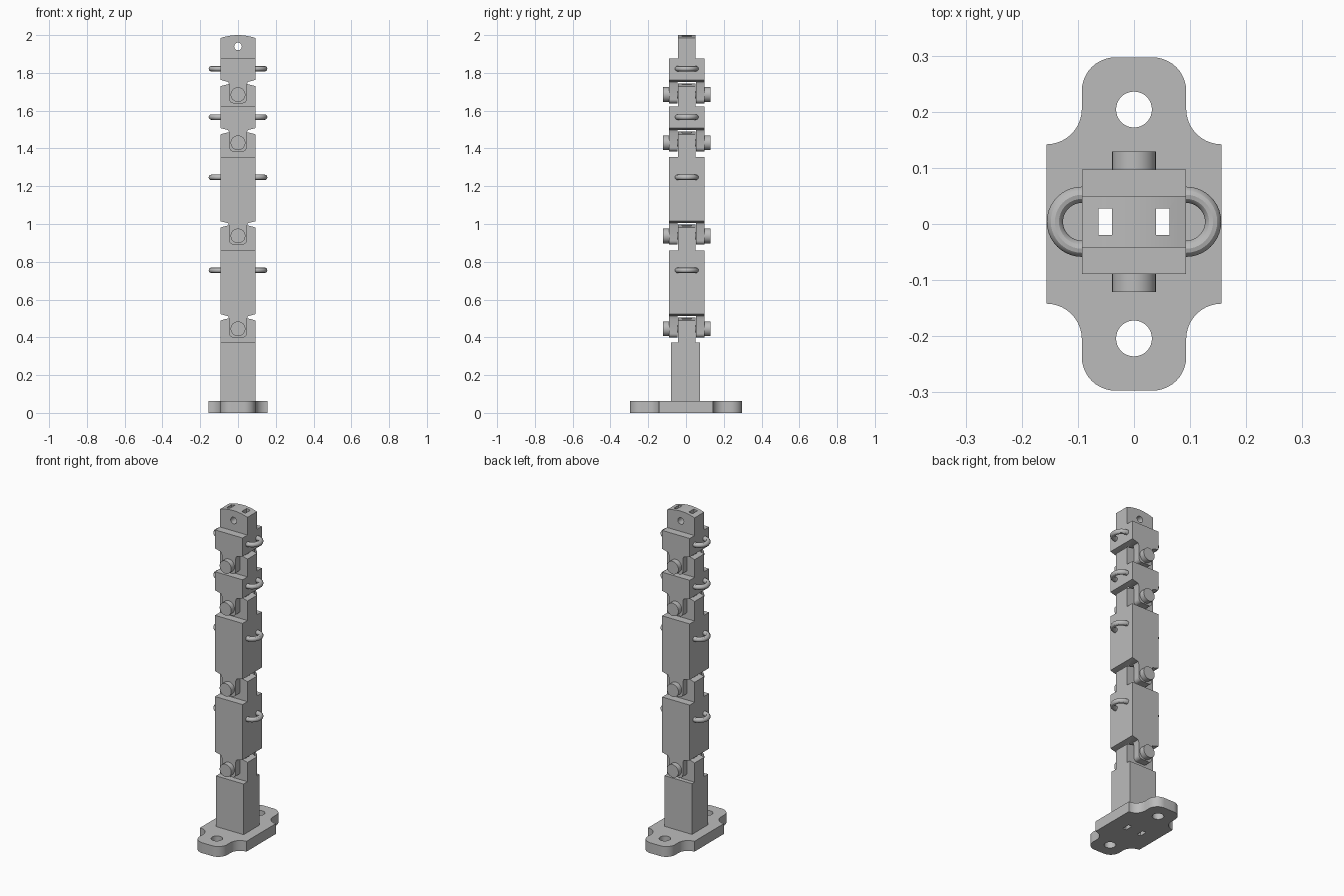
import bpy
import bmesh
from math import pi, sin, cos, radians
from mathutils import Matrix

cube = bpy.data.objects.get("Cube")
if cube:
    bpy.data.objects.remove(cube, do_unlink=True)

grey = bpy.data.materials.new("plain grey")
grey.use_nodes = True
grey.diffuse_color = (0.5, 0.5, 0.5, 1)
grey.node_tree.nodes["Principled BSDF"].inputs["Base Color"].default_value = (0.5, 0.5, 0.5, 1)

W = 0.093        # half width of the arm
YC = 0.004       # depth centre of the links
TONGUE = 0.046   # half depth of a tongue
DEPTH = 0.093    # half depth of a link body


def finish(obj):
    bpy.ops.object.select_all(action='DESELECT')
    obj.select_set(True)
    bpy.context.view_layer.objects.active = obj
    bpy.ops.object.shade_smooth_by_angle(angle=radians(30))
    return obj


def add_mesh(name, bm):
    bmesh.ops.recalc_face_normals(bm, faces=bm.faces)
    mesh = bpy.data.meshes.new(name)
    bm.to_mesh(mesh)
    bm.free()
    mesh.materials.append(grey)
    obj = bpy.data.objects.new(name, mesh)
    bpy.context.collection.objects.link(obj)
    return finish(obj)


def extrude(name, outline, axis, low, high):
    """Extrude a 2D outline along y (outline in x, z) or z (outline in x, y)."""
    bm = bmesh.new()
    if axis == 'y':
        verts = [bm.verts.new((a, low, b)) for a, b in outline]
        move = (0, high - low, 0)
    else:
        verts = [bm.verts.new((a, b, low)) for a, b in outline]
        move = (0, 0, high - low)
    face = bm.faces.new(verts)
    top = bmesh.ops.extrude_face_region(bm, geom=[face])
    moved = [v for v in top["geom"] if isinstance(v, bmesh.types.BMVert)]
    bmesh.ops.translate(bm, verts=moved, vec=move)
    return add_mesh(name, bm)


def arc(cx, cz, r, start, end, steps=10):
    angles = [radians(start + (end - start) * i / steps) for i in range(steps + 1)]
    return [(cx + r * cos(a), cz + r * sin(a)) for a in angles]


def rect(x0, x1, y0, y1):
    return [(x0, y0), (x1, y0), (x1, y1), (x0, y1)]


def rod(name, r, x, y, z, length, axis='y'):
    bm = bmesh.new()
    bmesh.ops.create_cone(bm, cap_ends=True, segments=32, radius1=r, radius2=r, depth=length)
    if axis == 'y':
        bm.transform(Matrix.Rotation(pi / 2, 4, 'X'))
    bm.transform(Matrix.Translation((x, y, z)))
    return add_mesh(name, bm)


def cut(obj, *cutters):
    bpy.context.view_layer.objects.active = obj
    for c in cutters:
        mod = obj.modifiers.new("cut", 'BOOLEAN')
        mod.operation = 'DIFFERENCE'
        mod.solver = 'EXACT'
        mod.object = c
        bpy.ops.object.modifier_apply(modifier=mod.name)
    finish(obj)


# Two wire channels run through the whole arm
slots = [extrude("channel_cutter", rect(s * 0.051 - 0.012, s * 0.051 + 0.012, -0.02, 0.028),
                 'z', -0.1, 2.1) for s in (-1, 1)]


def tongue(name, base, pivot):
    crown = [(W * t, pivot + 0.06 - 0.016 * t * t) for t in [1 - i / 6 for i in range(13)]]
    obj = extrude(name, [(-W, base), (W, base)] + crown, 'y', YC - TONGUE, YC + TONGUE)
    cut(obj, *slots)
    return obj


def ring(name, side, z):
    curve = bpy.data.curves.new(name, 'CURVE')
    curve.dimensions = '3D'
    curve.bevel_depth = 0.0145
    curve.bevel_resolution = 4
    curve.use_fill_caps = True
    points = [(W - 0.006, -0.048)] + arc(W, 0, 0.048, -90, 90, 20) + [(W - 0.006, 0.048)]
    spline = curve.splines.new('POLY')
    spline.points.add(len(points) - 1)
    for p, (x, y) in zip(spline.points, points):
        p.co = (side * x, y + YC, z, 1)
    temp = bpy.data.objects.new(name, curve)
    bpy.context.collection.objects.link(temp)
    bpy.ops.object.select_all(action='DESELECT')
    temp.select_set(True)
    bpy.context.view_layer.objects.active = temp
    bpy.ops.object.convert(target='MESH')
    obj = bpy.context.view_layer.objects.active
    obj.data.materials.clear()
    obj.data.materials.append(grey)
    finish(obj)


# Mounting plate: wide middle, rounded tabs, concave shoulders, bolt holes
quarter = [(0.156, 0.142)] + arc(0.156, 0.205, 0.063, 270, 180)[1:] + arc(W - 0.06, 0.237, 0.06, 0, 90)
back = quarter + [(-x, y) for x, y in reversed(quarter)]
plate = extrude("base_plate", back + [(-x, -y) for x, y in back], 'z', 0, 0.063)
bolts = [rod("bolt_cutter", 0.032, 0, s * 0.204, 0.03, 0.2, 'z') for s in (-1, 1)]
cut(plate, *bolts, *slots)

# Base post and its tongue
post = extrude("base_post", rect(-W, W, -0.079, 0.075), 'z', 0.063, 0.372)
cut(post, *slots)
tongue("base_tongue", 0.372, 0.445)

# Links: pivot below, top of body, ring height, next pivot
links = [(0.445, 0.86, 0.755, 0.937), (0.937, 1.355, 1.247, 1.43),
         (1.43, 1.621, 1.566, 1.685), (1.685, 1.876, 1.822, 1.94)]
for n, (pivot, top, ring_z, following) in enumerate(links, 1):
    bottom, inner = pivot + 0.078, pivot + 0.067
    profile = [(-W, bottom), (-0.052, inner), (0.052, inner), (W, bottom), (W, top), (-W, top)]
    body = extrude(f"link_{n}_body", profile, 'y', YC - DEPTH, YC + DEPTH)
    cut(body, *slots)
    end = tongue(f"link_{n}_tongue", top, following)
    if n == len(links):
        hole = rod("pin_hole_cutter", 0.02, 0, 0, following, 0.5)
        cut(end, hole)
        bpy.data.objects.remove(hole, do_unlink=True)

    # Fork cheeks with rounded lower corners, pin and pin heads
    foot = arc(-0.025, pivot - 0.025, 0.021, 180, 270, 5) + arc(0.025, pivot - 0.025, 0.021, 270, 360, 5)
    cheek = foot + [(0.046, pivot + 0.05), (0.052, inner), (-0.052, inner), (-0.046, pivot + 0.05)]
    for side, s in (("front", -1), ("back", 1)):
        ys = sorted((YC + s * 0.05, YC + s * DEPTH))
        extrude(f"link_{n}_{side}_cheek", cheek, 'y', *ys)
        rod(f"link_{n}_{side}_pin_head", 0.039, 0, YC + s * (DEPTH + 0.016), pivot, 0.032)
    rod(f"link_{n}_pin", 0.02, 0, YC, pivot, 0.19)

    # Cable guide rings
    for side, s in (("right", -1), ("left", 1)):
        ring(f"link_{n}_{side}_ring", s, ring_z)

for helper in slots + bolts:
    bpy.data.objects.remove(helper, do_unlink=True)
